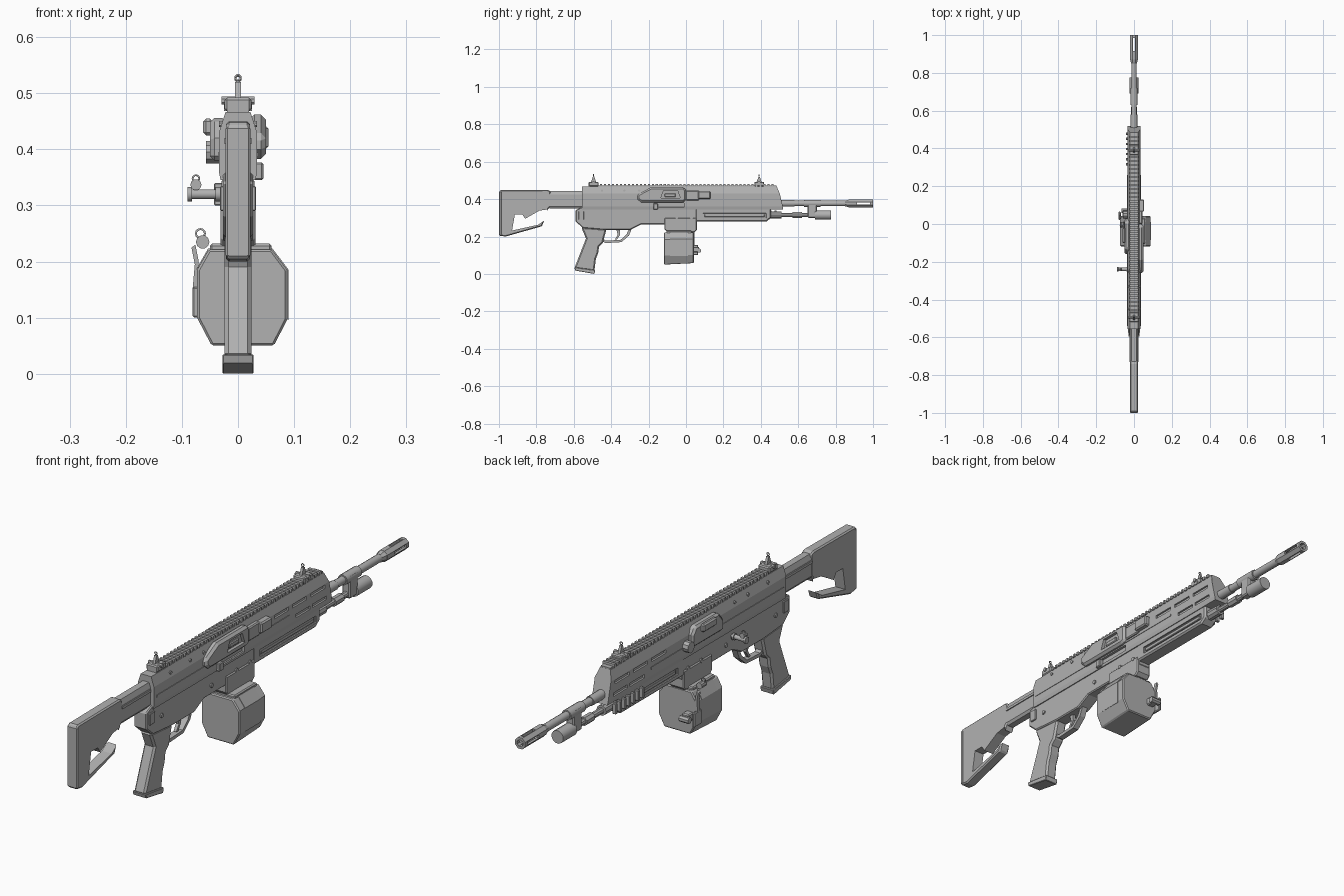
import bpy, bmesh, math
from mathutils import Vector, Matrix

GREY = bpy.data.materials.new("gunmetal_grey")
GREY.diffuse_color = (0.44, 0.44, 0.44, 1)


def finish(name, bm, bevel=0.0, smooth=False):
    bmesh.ops.recalc_face_normals(bm, faces=bm.faces)
    me = bpy.data.meshes.new(name)
    bm.to_mesh(me)
    bm.free()
    ob = bpy.data.objects.new(name, me)
    bpy.context.collection.objects.link(ob)
    me.materials.append(GREY)
    for o in bpy.context.selected_objects:
        o.select_set(False)
    ob.select_set(True)
    bpy.context.view_layer.objects.active = ob
    if bevel:
        m = ob.modifiers.new("bevel", 'BEVEL')
        m.width, m.segments, m.limit_method = bevel, 1, 'ANGLE'
        m.angle_limit = math.radians(50)
        bpy.ops.object.modifier_apply(modifier="bevel")
    if smooth:
        bpy.ops.object.shade_smooth_by_angle(angle=math.radians(35))
    return ob


def extrude(name, pts, a, b, axis='x', bevel=0.0):
    """Side outline (y, z) extruded in x, or cross-section (x, z) extruded in y."""
    bm = bmesh.new()
    put = (lambda p, t: (t, p[0], p[1])) if axis == 'x' else (lambda p, t: (p[0], t, p[1]))
    lo = [bm.verts.new(put(p, a)) for p in pts]
    hi = [bm.verts.new(put(p, b)) for p in pts]
    bm.faces.new(lo)
    bm.faces.new(hi)
    n = len(pts)
    for i in range(n):
        j = (i + 1) % n
        bm.faces.new((lo[i], lo[j], hi[j], hi[i]))
    return finish(name, bm, bevel)


def box(name, x0, x1, y0, y1, z0, z1, bevel=0.0):
    return extrude(name, [(y0, z0), (y1, z0), (y1, z1), (y0, z1)], x0, x1, 'x', bevel)


def rod(name, p, q, r, n=12, r2=None):
    p, q = Vector(p), Vector(q)
    bm = bmesh.new()
    bmesh.ops.create_cone(bm, cap_ends=True, segments=n, radius1=r, radius2=r if r2 is None else r2,
                          depth=(q - p).length)
    turn = (q - p).to_track_quat('Z', 'Y').to_matrix().to_4x4()
    bm.transform(Matrix.Translation((p + q) / 2) @ turn @ Matrix.Rotation(math.pi / n, 4, 'Z'))
    return finish(name, bm, 0, True)


def tube_path(name, pts, r, closed=False):
    cu = bpy.data.curves.new(name, 'CURVE')
    cu.dimensions, cu.bevel_depth, cu.bevel_resolution, cu.use_fill_caps = '3D', r, 1, True
    s = cu.splines.new('POLY')
    s.points.add(len(pts) - 1)
    for sp, p in zip(s.points, pts):
        sp.co = (*p, 1)
    s.use_cyclic_u = closed
    cu.materials.append(GREY)
    ob = bpy.data.objects.new(name, cu)
    bpy.context.collection.objects.link(ob)


def ring(name, c, R, r):
    tube_path(name, [(c[0] + R * math.cos(t * math.pi / 6), c[1], c[2] + R * math.sin(t * math.pi / 6))
                     for t in range(12)], r, True)


def cut(ob, cutters):
    for c in cutters:
        bpy.context.view_layer.objects.active = ob
        m = ob.modifiers.new("cut", 'BOOLEAN')
        m.operation, m.object, m.solver = 'DIFFERENCE', c, 'EXACT'
        bpy.ops.object.modifier_apply(modifier="cut")
        bpy.data.objects.remove(c)


# Shoulder stock with its opening, and the stock tube
stock = extrude("stock", [(-1, 0.205), (-0.965, 0.2), (-0.77, 0.255), (-0.735, 0.35), (-0.725, 0.36),
                          (-0.725, 0.443), (-0.74, 0.45), (-0.99, 0.448), (-1, 0.44)], -0.021, 0.021, 'x', 0.005)
cut(stock, [extrude("hole", [(-0.93, 0.232), (-0.79, 0.263), (-0.745, 0.295), (-0.74, 0.345), (-0.785, 0.338),
                             (-0.86, 0.295), (-0.875, 0.318), (-0.915, 0.318)], -0.1, 0.1)])
box("butt_pad", -0.022, 0.022, -1, -0.985, 0.208, 0.44, 0.003)
extrude("stock_tube", [(-0.02, 0.36), (-0.013, 0.35), (0.013, 0.35), (0.02, 0.36), (0.02, 0.425),
                       (0.013, 0.443), (-0.013, 0.443), (-0.02, 0.425)], -0.73, -0.54, 'y')
for s in (-1, 1):
    box("stock_tube_rib", s * 0.018, s * 0.024, -0.73, -0.56, 0.41, 0.42)

# Upper receiver and handguard shell with a sloping front
shell = [(-0.031, 0.345), (0.031, 0.345), (0.034, 0.36), (0.034, 0.43), (0.022, 0.467),
         (-0.022, 0.467), (-0.034, 0.43), (-0.034, 0.36)]
upper = extrude("upper_receiver", shell, -0.555, 0.518, 'y')
for v in upper.data.vertices:
    if v.co.y > 0:
        v.co.y -= max(0, v.co.z - 0.39) * 0.42
slots = [box("slot", s * 0.027, s * 0.06, y, y + 0.085, z, z + 0.013)
         for s in (-1, 1) for y, z in ((0.17, 0.413), (0.28, 0.413), (0.39, 0.413),
                                       (0.30, 0.368), (0.40, 0.368))]
slots.append(box("ejection_port", 0.024, 0.06, -0.17, -0.01, 0.355, 0.378))
cut(upper, slots)
for s in (-1, 1):
    box("receiver_rib", s * 0.032, s * 0.036, -0.54, 0.26, 0.386, 0.394)

# Lower receiver, magazine well and lower handguard
extrude("lower_receiver", [(-0.55, 0.36), (-0.59, 0.342), (-0.59, 0.28), (-0.55, 0.245), (-0.43, 0.235),
                           (-0.3, 0.235), (-0.24, 0.265), (0.06, 0.265), (0.06, 0.36)], -0.027, 0.027, 'x', 0.004)
extrude("magazine_well", [(-0.115, 0.3), (-0.115, 0.24), (-0.1, 0.222), (0.045, 0.222), (0.058, 0.235),
                          (0.058, 0.3)], -0.031, 0.031, 'x', 0.004)
lower = extrude("lower_handguard", [(0.05, 0.35), (0.05, 0.28), (0.43, 0.28), (0.455, 0.3), (0.455, 0.35)],
                -0.029, 0.029, 'x', 0.006)
cut(lower, [box("slot", s * 0.022, s * 0.05, 0.09, 0.43, 0.298, 0.325, 0.002) for s in (-1, 1)])
for s in (-1, 1):
    box("handguard_bar", s * 0.02, s * 0.028, 0.1, 0.42, 0.304, 0.319, 0.002)
    for y in (-0.5, -0.2, -0.05, 0.03):
        rod("receiver_pin", (s * 0.025, y, 0.3), (s * 0.032, y, 0.3), 0.008, 8)
    for y in (-0.45, -0.33, -0.25):
        rod("rail_screw", (s * 0.025, y, 0.445), (s * 0.034, y, 0.445), 0.006, 8)
    box("rear_latch", s * 0.025, s * 0.032, -0.575, -0.545, 0.29, 0.335, 0.002)
for i in range(7):
    box("side_fin", -0.043, -0.027, 0.31 + i * 0.027, 0.322 + i * 0.027, 0.3, 0.34, 0.002)

# Pistol grip
extrude("pistol_grip", [(-0.56, 0.25), (-0.535, 0.19), (-0.597, 0.03), (-0.49, 0.015), (-0.482, 0.08),
                        (-0.47, 0.11), (-0.465, 0.145), (-0.445, 0.165), (-0.425, 0.24)], -0.024, 0.024, 'x', 0.007)
extrude("grip_cap", [(-0.597, 0.035), (-0.592, 0.018), (-0.49, 0), (-0.485, 0.02)], -0.028, 0.028, 'x', 0.002)

# Trigger and guard
extrude("trigger_guard", [(-0.46, 0.18), (-0.43, 0.165), (-0.345, 0.17), (-0.305, 0.205), (-0.29, 0.24),
                          (-0.305, 0.24), (-0.318, 0.212), (-0.35, 0.182), (-0.43, 0.178), (-0.455, 0.195)],
        -0.012, 0.012)
extrude("trigger", [(-0.375, 0.245), (-0.365, 0.21), (-0.38, 0.185), (-0.37, 0.183), (-0.352, 0.21),
                    (-0.355, 0.245)], -0.006, 0.006)

# Drum magazine
drum_shape = [(-0.073, 0.1), (-0.047, 0.05), (0.064, 0.05), (0.088, 0.097), (0.088, 0.185),
              (0.06, 0.222), (-0.052, 0.222), (-0.073, 0.185)]
drum = extrude("drum_magazine", drum_shape, -0.118, 0.042, 'y', 0.004)
for v in drum.data.vertices:
    v.co.z += 0.05 * (v.co.y + 0.118) * (0.22 - v.co.z) / 0.17
extrude("drum_band", [(x * 1.02, 0.135 + (z - 0.135) * 1.02) for x, z in drum_shape[3:]] , -0.085, 0.01, 'y')
box("drum_neck", -0.026, 0.026, -0.1, 0.04, 0.2, 0.25, 0.004)
box("drum_lid", -0.05, 0.06, -0.105, 0.03, 0.215, 0.232, 0.004)
box("drum_latch", -0.081, -0.07, 0.02, 0.065, 0.1, 0.155, 0.003)
extrude("drum_latch_arm", [(-0.081, 0.15), (-0.072, 0.15), (-0.07, 0.2), (-0.076, 0.23), (-0.083, 0.225),
                           (-0.077, 0.195)], 0.03, 0.045, 'y')
box("drum_front_clip", -0.06, -0.03, 0.035, 0.07, 0.115, 0.145, 0.004)
rod("drum_clip_pin", (-0.065, 0.07, 0.125), (-0.025, 0.07, 0.125), 0.012, 8)
rod("latch_knob", (-0.063, -0.02, 0.235), (-0.063, 0.01, 0.235), 0.012, 10)
ring("latch_ring", (-0.067, -0.01, 0.25), 0.008, 0.002)

# Charging handle on the left
rod("charging_handle", (-0.086, -0.24, 0.32), (-0.025, -0.24, 0.32), 0.009)
for x in (-0.09, -0.04):
    rod("charging_handle_flange", (x, -0.24, 0.32), (x + 0.008, -0.24, 0.32), 0.013)
rod("charging_handle_knob", (-0.075, -0.25, 0.337), (-0.075, -0.23, 0.337), 0.01, 10)
ring("charging_handle_ring", (-0.075, -0.24, 0.348), 0.006, 0.0018)

# Side housings around the bolt
side = extrude("bolt_housing", [(-0.26, 0.425), (-0.19, 0.462), (-0.01, 0.462), (0.0, 0.45), (0.0, 0.39),
                                (-0.02, 0.383), (-0.24, 0.383), (-0.26, 0.4)], 0.02, 0.05, 'x', 0.009)
cut(side, [extrude("window", [(-0.135, 0.405), (-0.12, 0.445), (-0.045, 0.445), (-0.03, 0.405)], 0.038, 0.1)])
box("bolt_window_block", 0.03, 0.045, -0.115, -0.055, 0.412, 0.43, 0.003)
box("bolt_housing_front", 0.02, 0.044, 0.0, 0.07, 0.393, 0.445, 0.004)
box("side_sensor", 0.02, 0.054, 0.065, 0.13, 0.4, 0.442, 0.005)
box("ejection_cover", 0.025, 0.045, -0.175, -0.15, 0.345, 0.377, 0.003)
extrude("left_housing", [(-0.16, 0.38), (-0.16, 0.42), (-0.13, 0.456), (0.01, 0.456), (0.03, 0.43), (0.03, 0.38)],
        -0.05, -0.02, 'x', 0.008)
box("left_housing_plate", -0.062, -0.045, -0.1, -0.02, 0.425, 0.455, 0.005)
rod("left_housing_knob", (-0.057, 0.05, 0.395), (-0.025, 0.05, 0.395), 0.021, 10)

# Top rail with teeth
box("top_rail", -0.02, 0.02, -0.52, 0.485, 0.462, 0.472)
for i in range(44):
    y = -0.46 + i * 0.0213
    box("rail_tooth", -0.025, 0.025, y, y + 0.011, 0.468, 0.481)

# Rear and front sights
for kind, y, top in (("rear", -0.495, 0.52), ("front", 0.39, 0.518)):
    box(kind + "_sight_base", -0.024, 0.024, y - 0.025, y + 0.028, 0.468, 0.492, 0.004)
    rod(kind + "_sight_screw", (-0.029, y, 0.487), (0.029, y, 0.487), 0.008, 8)
    extrude(kind + "_sight_post", [(y - 0.013, 0.49), (y + 0.015, 0.49), (y + 0.005, top), (y - 0.003, top)],
            -0.005, 0.005)
    ring(kind + "_sight_ring", (0, y, top + 0.008), 0.005, 0.0018)

# Barrel and slotted muzzle
rod("barrel", (0, 0.45, 0.377), (0, 0.9, 0.377), 0.015, 12)
rod("barrel_sleeve", (0, 0.47, 0.377), (0, 0.58, 0.377), 0.018, 12)
muzzle = rod("muzzle_brake", (0, 0.87, 0.377), (0, 1, 0.377), 0.023, 8)
cut(muzzle, [rod("bore", (0, 0.9, 0.377), (0, 1.1, 0.377), 0.013, 8),
             box("slot", -0.1, 0.1, 0.915, 0.985, 0.371, 0.383),
             box("slot", -0.006, 0.006, 0.915, 0.985, 0.3, 0.45)])
rod("muzzle_collar", (0, 0.85, 0.377), (0, 0.87, 0.377), 0.016, 8, 0.022)

# Gas block and gas tube under the barrel
box("gas_block", -0.017, 0.017, 0.65, 0.7, 0.3, 0.392, 0.005)
rod("barrel_ring", (0, 0.63, 0.377), (0, 0.72, 0.377), 0.02, 12)
rod("gas_tube", (0, 0.44, 0.315), (0, 0.7, 0.315), 0.012, 10)
rod("gas_tube_collar", (0, 0.45, 0.315), (0, 0.51, 0.315), 0.02, 10)
rod("gas_tube_nut", (0, 0.57, 0.315), (0, 0.62, 0.315), 0.017, 8)
rod("gas_cap", (0, 0.69, 0.315), (0, 0.775, 0.315), 0.025, 12)
